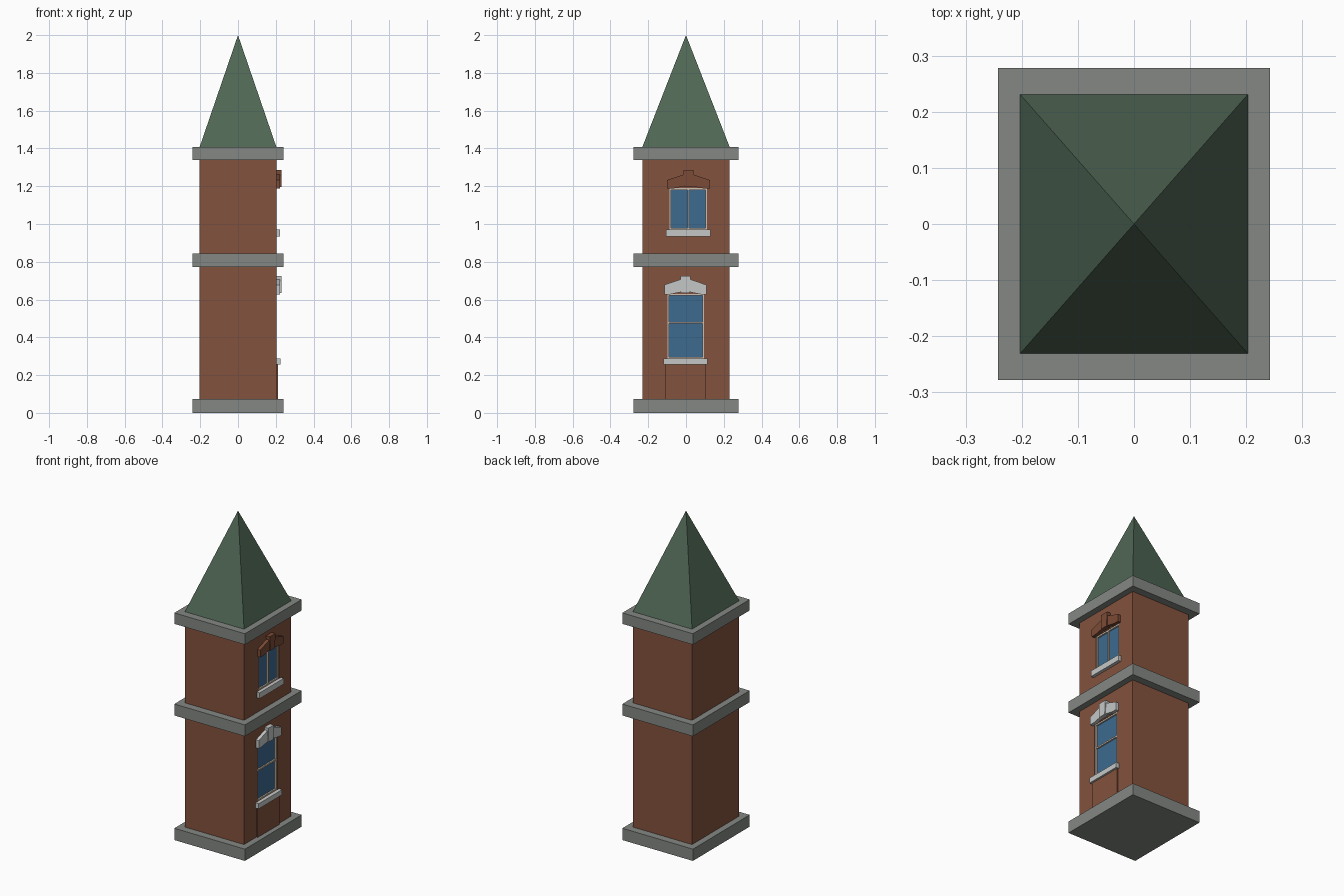
import bpy
import bmesh

cube = bpy.data.objects.get("Cube")
if cube:
    bpy.data.objects.remove(cube, do_unlink=True)


def material(name, r, g, b):
    m = bpy.data.materials.new(name)
    m.use_nodes = True
    m.diffuse_color = (r, g, b, 1)
    m.node_tree.nodes["Principled BSDF"].inputs["Base Color"].default_value = (r, g, b, 1)
    return m


BRICK = material("brick", 0.23, 0.085, 0.047)
STONE = material("grey stone", 0.23, 0.245, 0.23)
ROOF = material("green roof", 0.08, 0.135, 0.09)
GLASS = material("blue glass", 0.046, 0.145, 0.28)
FRAME = material("cream frame", 0.62, 0.53, 0.44)
TRIM = material("pale stone", 0.56, 0.57, 0.57)
ARCH = material("arch brick", 0.2, 0.07, 0.038)

WX, WY = 0.203, 0.231     # wall half sizes
RECESS = 0.016            # window depth behind the wall face


def add_object(name, bm, mat):
    bmesh.ops.recalc_face_normals(bm, faces=bm.faces)
    mesh = bpy.data.meshes.new(name)
    bm.to_mesh(mesh)
    bm.free()
    mesh.materials.append(mat)
    obj = bpy.data.objects.new(name, mesh)
    bpy.context.collection.objects.link(obj)
    return obj


def prism(name, outline, x0, x1, mat):
    """Extrude a (y, z) outline along x."""
    bm = bmesh.new()
    face = bm.faces.new([bm.verts.new((x0, y, z)) for y, z in outline])
    new = bmesh.ops.extrude_face_region(bm, geom=[face])["geom"]
    bmesh.ops.translate(bm, vec=(x1 - x0, 0, 0),
                        verts=[v for v in new if isinstance(v, bmesh.types.BMVert)])
    return add_object(name, bm, mat)


def box(name, x0, x1, y0, y1, z0, z1, mat):
    return prism(name, [(y0, z0), (y1, z0), (y1, z1), (y0, z1)], x0, x1, mat)


def cut_opening(wall, y0, y1, z0, z1):
    cutter = box(wall.name + "_opening", WX - RECESS, WX + 0.1, y0, y1, z0, z1, BRICK)
    cutter.hide_render = True
    cutter.hide_set(True)
    mod = wall.modifiers.new("opening", 'BOOLEAN')
    mod.operation, mod.solver, mod.object = 'DIFFERENCE', 'EXACT', cutter
    # Bake the cut so the helper can be removed
    graph = bpy.context.evaluated_depsgraph_get()
    mesh = bpy.data.meshes.new_from_object(wall.evaluated_get(graph))
    wall.modifiers.clear()
    wall.data = mesh
    bpy.data.objects.remove(cutter, do_unlink=True)


def window(name, wall, y0, y1, z0, z1, upright):
    """Recessed glass, surrounding frame and one dividing bar."""
    cut_opening(wall, y0, y1, z0, z1)
    t, back, front = 0.009, WX - RECESS, WX - 0.003
    box(name + "_glass", back, back + 0.004, y0, y1, z0, z1, GLASS)
    box(name + "_frame_bottom", back, front, y0, y1, z0, z0 + t, FRAME)
    box(name + "_frame_top", back, front, y0, y1, z1 - t, z1, FRAME)
    box(name + "_frame_near", back, front, y0, y0 + t, z0 + t, z1 - t, FRAME)
    box(name + "_frame_far", back, front, y1 - t, y1, z0 + t, z1 - t, FRAME)
    ym, zm, h = (y0 + y1) / 2, (z0 + z1) / 2 + 0.018, t / 2
    if upright:
        box(name + "_mullion", back, front, ym - h, ym + h, z0 + t, z1 - t, FRAME)
    else:
        box(name + "_crossbar", back, front, y0 + t, y1 - t, zm - h, zm + h, FRAME)


def arch(name, yc, half, z, side, rise, key, mat):
    """Two sloped lintel blocks and a taller keystone."""
    for label, s in (("near", -1), ("far", 1)):
        prism(f"{name}_{label}_block",
              [(yc + s * half, z), (yc + s * half, z + side),
               (yc + s * 0.022, z + rise), (yc + s * 0.022, z + 0.012),
               (yc + s * half * 0.72, z)], WX, 0.223, mat)
    prism(name + "_keystone",
          [(yc - 0.022, z + 0.008), (yc + 0.022, z + 0.008),
           (yc + 0.027, z + key), (yc - 0.027, z + key)], WX, 0.229, mat)


# Walls and stone bands
lower_wall = box("lower_wall", -WX, WX, -WY, WY, 0.073, 0.772, BRICK)
upper_wall = box("upper_wall", -WX, WX, -WY, WY, 0.843, 1.34, BRICK)
for name, z0, z1 in (("base_band", 0, 0.073), ("middle_band", 0.772, 0.843),
                     ("top_band", 1.34, 1.408)):
    box(name, -0.242, 0.242, -0.278, 0.278, z0, z1, STONE)

# Pyramid roof
bm = bmesh.new()
ring = [bm.verts.new((x * WX, y * WY, 1.408))
        for x, y in ((-1, -1), (1, -1), (1, 1), (-1, 1))]
apex = bm.verts.new((0, 0, 2))
bm.faces.new(ring)
for i in range(4):
    bm.faces.new((ring[i], ring[(i + 1) % 4], apex))
add_object("roof", bm, ROOF)

# Lower window with sill, arch and apron panel
window("lower_window", lower_wall, -0.098, 0.096, 0.288, 0.63, False)
box("lower_sill", WX, 0.224, -0.118, 0.113, 0.256, 0.288, TRIM)
arch("lower_arch", -0.003, 0.111, 0.628, 0.05, 0.08, 0.096, TRIM)
box("apron_panel", WX, 0.212, -0.11, 0.105, 0.073, 0.256, BRICK)

# Upper window with sill and brick arch
window("upper_window", upper_wall, -0.088, 0.112, 0.97, 1.19, True)
box("upper_sill", WX, 0.223, -0.106, 0.13, 0.935, 0.971, TRIM)
arch("upper_arch", 0.013, 0.113, 1.188, 0.045, 0.075, 0.097, ARCH)
